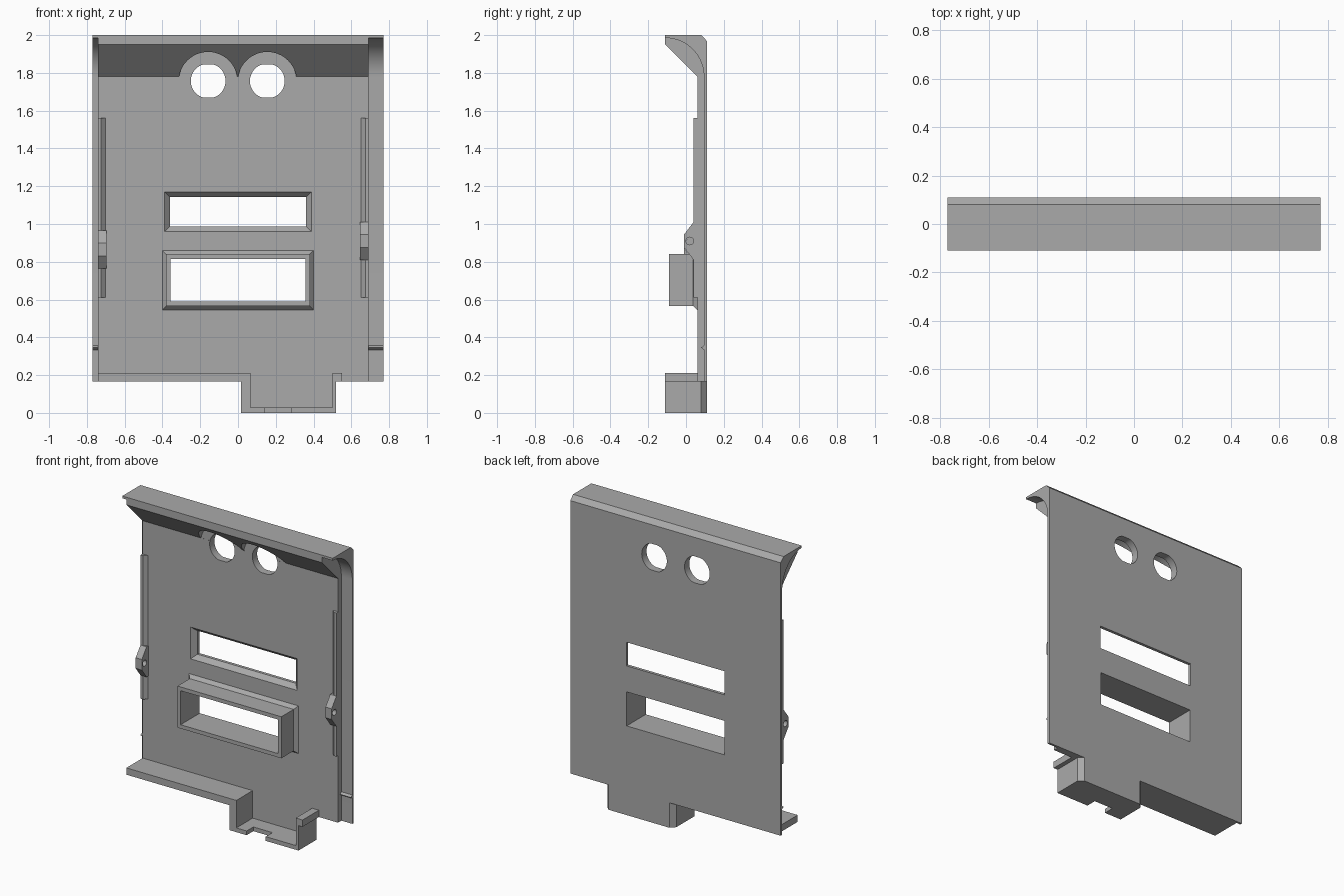
import bpy, bmesh
from math import pi, sin, cos, radians

if "Cube" in bpy.data.objects:
    bpy.data.objects.remove(bpy.data.objects["Cube"], do_unlink=True)

grey = bpy.data.materials.new("plain grey")
grey.use_nodes = True
grey.diffuse_color = (0.4, 0.4, 0.4, 1)
grey.node_tree.nodes["Principled BSDF"].inputs["Base Color"].default_value = grey.diffuse_color


def loft(name, rings):
    """Closed solid through rings of equal point count."""
    bm = bmesh.new()
    loops = [[bm.verts.new(p) for p in ring] for ring in rings]
    n = len(loops[0])
    for a, b in zip(loops, loops[1:]):
        for i in range(n):
            j = (i + 1) % n
            bm.faces.new((a[i], a[j], b[j], b[i]))
    bm.faces.new(loops[0])
    bm.faces.new(loops[-1])
    bmesh.ops.recalc_face_normals(bm, faces=bm.faces)
    mesh = bpy.data.meshes.new(name)
    bm.to_mesh(mesh)
    bm.free()
    mesh.materials.append(grey)
    ob = bpy.data.objects.new(name, mesh)
    bpy.context.collection.objects.link(ob)
    return ob


def prism(name, profile, axis, lo, hi):
    """Extrude a 2D profile along the given axis."""
    place = {"x": lambda p, t: (t, p[0], p[1]),
             "y": lambda p, t: (p[0], t, p[1]),
             "z": lambda p, t: (p[0], p[1], t)}[axis]
    return loft(name, [[place(p, t) for p in profile] for t in (lo, hi)])


def rect_loft(name, sections):
    """Loft of x-symmetric rectangles: (y, half width, z low, z high)."""
    return loft(name, [[(-w, y, a), (w, y, a), (w, y, b), (-w, y, b)]
                       for y, w, a, b in sections])


def circle(u, v, r, flat=1.0, n=48):
    lim = r * flat
    return [(u + r * cos(2 * pi * i / n),
             v + max(-lim, min(lim, r * sin(2 * pi * i / n)))) for i in range(n)]


def select_only(ob):
    bpy.ops.object.select_all(action="DESELECT")
    ob.select_set(True)
    bpy.context.view_layer.objects.active = ob


def cut(ob, cutter):
    mod = ob.modifiers.new("cut", "BOOLEAN")
    mod.operation = "DIFFERENCE"
    mod.solver = "EXACT"
    mod.object = cutter
    select_only(ob)
    bpy.ops.object.modifier_apply(modifier=mod.name)
    bpy.data.objects.remove(cutter, do_unlink=True)


# Back plate with the overhanging top
FACE, BACK, FRONT = 0.06, 0.11, -0.11
panel = prism("back_plate", [(BACK, 0.165), (BACK, 1.97), (0.08, 2), (FRONT, 2),
                             (FRONT, 1.95), (FACE, 1.78), (FACE, 0.165)], "x", -0.77, 0.77)

# Curved rebates down both edges
arc = [(FRONT + 0.205 * cos(radians(a)), 1.78 + 0.205 * sin(radians(a))) for a in range(0, 91, 5)]
rebate = [(-0.3, 0.1), (0.095, 0.1)] + arc + [(-0.3, 1.985)]
for lo, hi in ((-0.9, -0.74), (0.69, 0.9)):
    cut(panel, prism("rebate_cutter", rebate, "x", lo, hi))

# Round holes with scallops in the overhang
for x in (-0.158, 0.155):
    cut(panel, prism("scallop_cutter", circle(x, 1.755, 0.156), "y", -0.3, 0.0595))
    cut(panel, prism("hole_cutter", circle(x, 1.757, 0.092, 0.95), "y", -0.3, 0.3))

# Upper window with a chamfered recess
cut(panel, rect_loft("window_cutter", [(0, 0.39, 0.96, 1.17), (FACE, 0.39, 0.96, 1.17),
                                       (0.09, 0.36, 0.987, 1.143), (0.2, 0.36, 0.987, 1.143)]))

# Lower window with a protruding frame
frame = rect_loft("window_frame", [(FACE, 0.4, 0.545, 0.86), (0.038, 0.38, 0.565, 0.84),
                                   (-0.09, 0.38, 0.565, 0.84)])
for ob in (panel, frame):
    cut(ob, rect_loft("opening_cutter", [(-0.3, 0.357, 0.59, 0.815), (0.3, 0.357, 0.59, 0.815)]))

# Rails, clips and small ridges on each side
for side, s, edge, clip_z in (("left", 1, 0.692, 0.91), ("right", -1, 0.742, 0.865)):
    rail = [(s * (edge - d), y) for d, y in ((0, 0.07), (0, 0.04), (0.018, 0.04),
                                             (0.04, FACE), (0.04, 0.07))]
    prism(side + "_rail", rail, "z", 0.61, 1.56)
    clip = [(y, clip_z + z) for y, z in ((FACE, 0.1), (0.04, 0.1), (-0.01, 0.035),
                                         (-0.01, -0.035), (0.04, -0.1), (FACE, -0.1))]
    ob = prism(side + "_clip", clip, "x", s * edge, s * (edge - 0.045))
    cut(ob, prism("clip_hole_cutter", circle(0.02, clip_z, 0.02, n=24), "x", -0.9, 0.9))
    prism(side + "_ridge", [(0.1, 0.33), (0.08, 0.345), (0.1, 0.36)], "x",
          s * (edge - 0.002), s * 0.77)

# Bottom ledge and tray
tray = prism("bottom_tray", [(-0.74, 0.165), (0.015, 0.165), (0.015, 0), (0.52, 0),
                             (0.52, 0.165), (0.55, 0.165), (0.55, 0.21), (0.5, 0.21),
                             (0.5, 0.028), (0.065, 0.028), (0.065, 0.21), (-0.74, 0.21)],
             "y", FRONT, FACE)
cut(tray, prism("notch_cutter", [(0.14, -0.3), (0.28, -0.3), (0.28, -0.04), (0.14, -0.04)],
                "z", -0.1, 0.1))
prism("tray_back", [(0.015, FACE), (0.52, FACE), (0.52, 0.08), (0.49, BACK),
                    (0.045, BACK), (0.015, 0.08)], "z", 0, 0.165)

# Smooth the curved surfaces, keep the edges sharp
select_only(panel)
bpy.ops.object.shade_smooth_by_angle(angle=radians(25))
